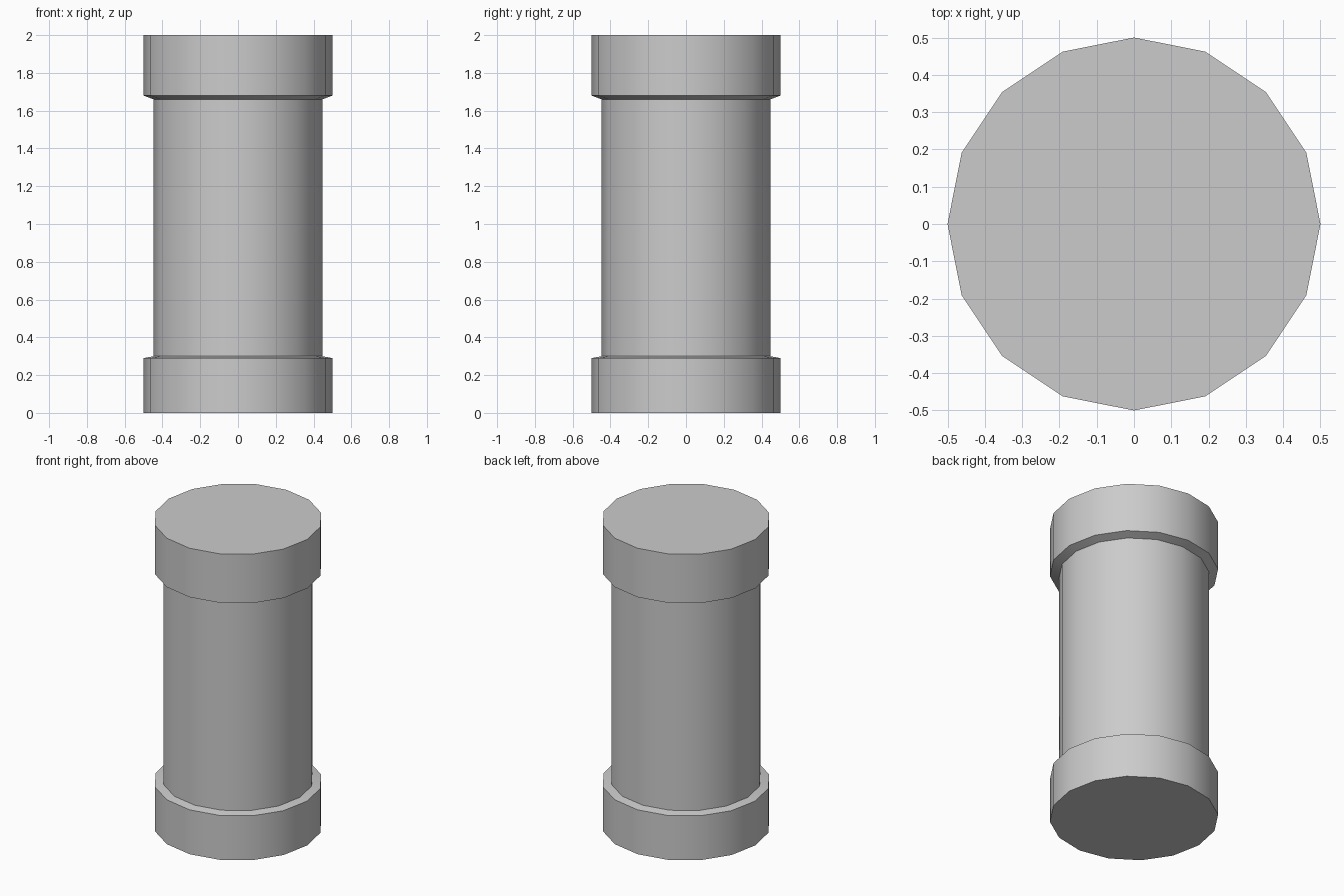
import bpy, bmesh, math

if "Cube" in bpy.data.objects:
    bpy.data.objects.remove(bpy.data.objects["Cube"])

SIDES = 16
# Radius and height of each ring: bottom collar, shaft, top collar
PROFILE = [(0.5, 0.0), (0.5, 0.29), (0.447, 0.30),
           (0.447, 1.66), (0.5, 1.68), (0.5, 2.0)]


def lathe(name, profile, sides):
    bm = bmesh.new()
    rings = [[bm.verts.new((r * math.cos(2 * math.pi * i / sides),
                            r * math.sin(2 * math.pi * i / sides), z))
              for i in range(sides)] for r, z in profile]
    for low, high in zip(rings, rings[1:]):
        for i in range(sides):
            j = (i + 1) % sides
            bm.faces.new((low[i], low[j], high[j], high[i]))
    # End caps
    bm.faces.new(rings[0][::-1])
    bm.faces.new(rings[-1])
    mesh = bpy.data.meshes.new(name)
    bm.to_mesh(mesh)
    bm.free()
    obj = bpy.data.objects.new(name, mesh)
    bpy.context.collection.objects.link(obj)
    return obj


# Collared column, smooth around the sides with crisp collar edges
column = lathe("collared_column", PROFILE, SIDES)
bpy.context.view_layer.objects.active = column
column.select_set(True)
bpy.ops.object.shade_smooth_by_angle(angle=math.radians(30))
